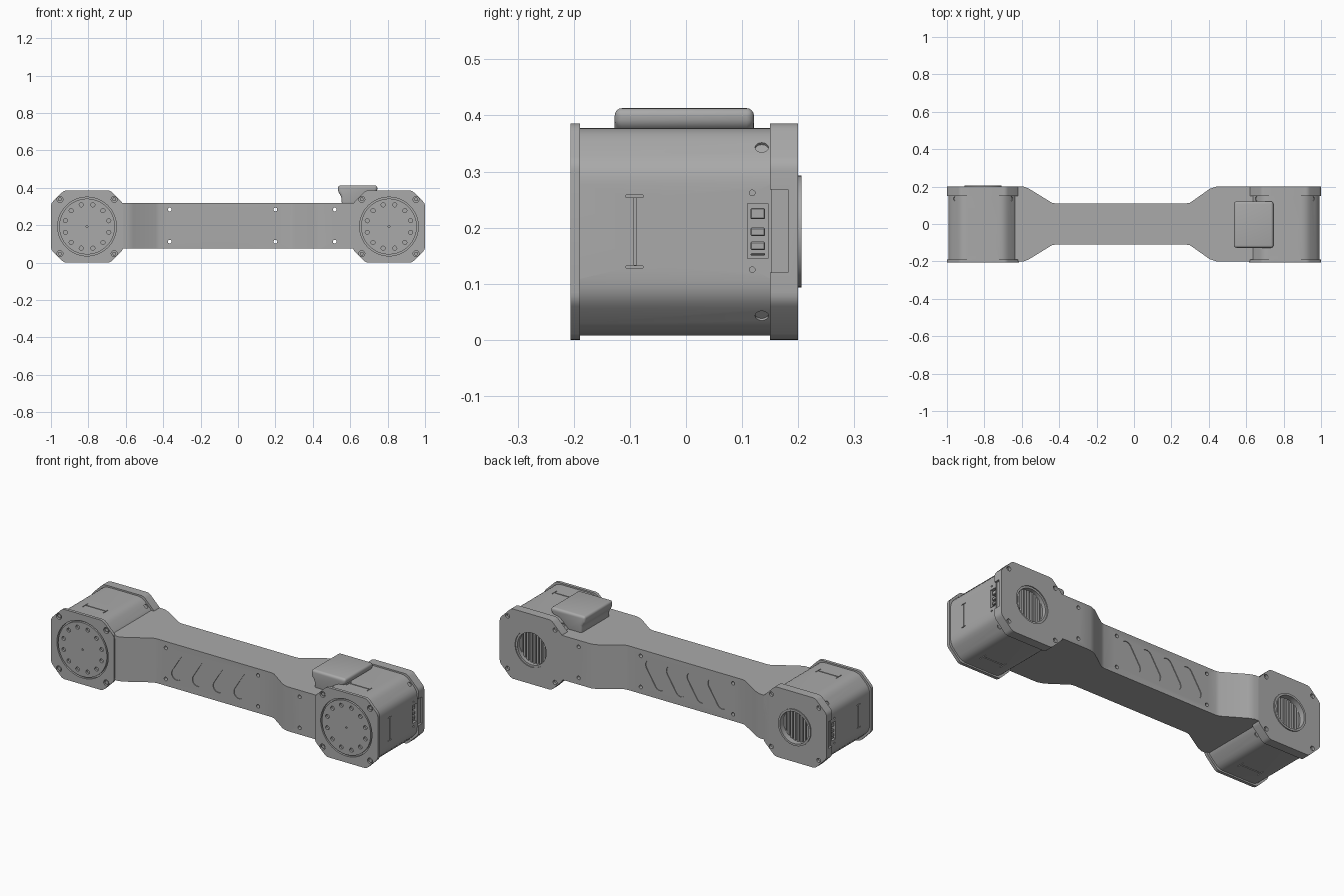
import bpy, bmesh, math
from mathutils import Matrix, Vector

if "Cube" in bpy.data.objects:
    bpy.data.objects.remove(bpy.data.objects["Cube"])

grey = bpy.data.materials.new("satin grey")
grey.use_nodes = True
grey.diffuse_color = (0.4, 0.4, 0.4, 1)
grey.node_tree.nodes["Principled BSDF"].inputs["Base Color"].default_value = (0.4, 0.4, 0.4, 1)

ZC = 0.193       # joint axis height
HALF = 0.193     # half width of a joint housing


def add_prism(bm, pts, a, b, axis="y"):
    """Extrude a profile: (x, z) along y, or (x, y) along z."""
    put = (lambda p, t: (p[0], t, p[1])) if axis == "y" else (lambda p, t: (p[0], p[1], t))
    face = bm.faces.new([bm.verts.new(put(p, a)) for p in pts])
    ext = bmesh.ops.extrude_face_region(bm, geom=[face], use_keep_orig=True)["geom"]
    move = Vector(put((0, 0), b - a))
    bmesh.ops.translate(bm, verts=[v for v in ext if isinstance(v, bmesh.types.BMVert)], vec=move)
    bmesh.ops.recalc_face_normals(bm, faces=bm.faces[:])


def add_box(bm, lo, hi):
    add_prism(bm, [(lo[0], lo[2]), (hi[0], lo[2]), (hi[0], hi[2]), (lo[0], hi[2])], lo[1], hi[1])


def circle(cx, cz, r, n):
    return [(cx + r * math.cos(k * math.tau / n), cz + r * math.sin(k * math.tau / n)) for k in range(n)]


def add_cyl(bm, x, z, r, a, b, n=24):
    add_prism(bm, circle(x, z, r, n), a, b)


def add_rod(bm, centre, direction, r, length, n=16):
    rot = Vector(direction).to_track_quat("Z", "Y").to_matrix().to_4x4()
    bmesh.ops.create_cone(bm, cap_ends=True, segments=n, radius1=r, radius2=r, depth=length,
                          matrix=Matrix.Translation(centre) @ rot)


def add_ring(bm, cx, outer, inner, a, b, n=64):
    """Square-section ring around a joint axis."""
    loops = [[bm.verts.new((x, y, z)) for x, z in circle(cx, ZC, r, n)]
             for r, y in ((outer, a), (outer, b), (inner, b), (inner, a))]
    for i in range(4):
        p, q = loops[i], loops[(i + 1) % 4]
        for k in range(n):
            m = (k + 1) % n
            bm.faces.new((p[k], p[m], q[m], q[k]))
    bmesh.ops.recalc_face_normals(bm, faces=bm.faces[:])


def finish(name, bm, bevel=0.0, segments=3):
    mesh = bpy.data.meshes.new(name)
    bm.to_mesh(mesh)
    bm.free()
    ob = bpy.data.objects.new(name, mesh)
    bpy.context.collection.objects.link(ob)
    mesh.materials.append(grey)
    if bevel:
        mod = ob.modifiers.new("bevel", "BEVEL")
        mod.width, mod.segments, mod.limit_method = bevel, segments, "ANGLE"
        apply(ob, mod)
    smooth(ob)
    return ob


def select(ob):
    bpy.ops.object.select_all(action="DESELECT")
    ob.select_set(True)
    bpy.context.view_layer.objects.active = ob


def apply(ob, mod):
    select(ob)
    bpy.ops.object.modifier_apply(modifier=mod.name)


def smooth(ob):
    select(ob)
    bpy.ops.object.shade_smooth_by_angle(angle=math.radians(32))


def cut(ob, bm):
    cutter = finish("cutter", bm)
    cutter.hide_render = True
    mod = ob.modifiers.new("cut", "BOOLEAN")
    mod.operation, mod.solver, mod.object = "DIFFERENCE", "EXACT", cutter
    apply(ob, mod)
    bpy.data.objects.remove(cutter)
    smooth(ob)


def octagon(cx, half, c, r):
    """Chamfered square with its eight corners rounded."""
    h, k = half, half - c
    pts = [Vector(p) for p in ((h, -k), (h, k), (k, h), (-k, h), (-h, k), (-h, -k), (-k, -h), (k, -h))]
    out = []
    for i, p in enumerate(pts):
        a = p + (pts[i - 1] - p).normalized() * r
        b = p + (pts[(i + 1) % 8] - p).normalized() * r
        for t in (0, 0.25, 0.5, 0.75, 1):
            out.append(a * (1 - t) ** 2 + p * 2 * t * (1 - t) + b * t * t)
    return [(cx + p.x, ZC + p.y) for p in out]


CORNERS = [(sx, sz) for sx in (-1, 1) for sz in (-1, 1)]


def joint(side, s):
    cx = s * (1 - HALF)
    edge = HALF - 0.008
    x = cx + s * edge

    # Housing with engraved marks, chamfer screw pits and connector pocket
    bm = bmesh.new()
    add_prism(bm, octagon(cx, edge, 0.07, 0.03), -0.192, 0.152)
    housing = finish(side + "_housing", bm)
    bm = bmesh.new()
    for sx, sz in CORNERS:
        add_rod(bm, (cx + sx * 0.157, 0.135, ZC + sz * 0.157), (sx, 0, sz), 0.012, 0.03)
    for z in (ZC - edge, ZC + edge):
        add_box(bm, (cx - 0.06, -0.093, z - 0.006), (cx + 0.06, -0.088, z + 0.006))
        for e in (-0.063, 0.063):
            add_box(bm, (cx + e - 0.002, -0.115, z - 0.005), (cx + e + 0.002, -0.07, z + 0.005))
    add_box(bm, (x - 0.006, -0.093, ZC - 0.06), (x + 0.006, -0.088, ZC + 0.06))
    for e in (-0.063, 0.063):
        add_box(bm, (x - 0.005, -0.107, ZC + e - 0.002), (x + 0.005, -0.077, ZC + e + 0.002))
    add_box(bm, (x - 0.025, 0.11, 0.145), (x + 0.025, 0.146, 0.243))
    for z in (0.125, 0.262):
        add_rod(bm, (x, 0.118, z), (1, 0, 0), 0.005, 0.02)
    cut(housing, bm)

    # Sockets in the connector pocket
    bm = bmesh.new()
    for z0, z1 in ((0.15, 0.155), (0.16, 0.175), (0.185, 0.2), (0.215, 0.235)):
        add_box(bm, (x - s * 0.017 - 0.012, 0.115, z0), (x - s * 0.017 + 0.012, 0.141, z1))
    finish(side + "_connector", bm, 0.002, 1)

    # Front flange with corner screws, disc groove and bolt circle
    bm = bmesh.new()
    add_prism(bm, octagon(cx, HALF, 0.07, 0.015), -0.206, -0.189)
    flange = finish(side + "_front_flange", bm)
    bm = bmesh.new()
    add_ring(bm, cx, 0.157, 0.149, -0.22, -0.194)
    for k in range(12):
        a = (k + 0.5) * math.tau / 12
        add_cyl(bm, cx + 0.12 * math.cos(a), ZC + 0.12 * math.sin(a), 0.011, -0.22, -0.194, 16)
    add_cyl(bm, cx, ZC, 0.005, -0.22, -0.195, 12)
    for sx, sz in CORNERS:
        add_cyl(bm, cx + sx * 0.145, ZC + sz * 0.145, 0.016, -0.22, -0.193)
    cut(flange, bm)
    bm = bmesh.new()
    for sx, sz in CORNERS:
        add_cyl(bm, cx + sx * 0.145, ZC + sz * 0.145, 0.011, -0.202, -0.19, 6)
    finish(side + "_front_screws", bm)

    # Rear plate with vent opening, screw holes and cable notch
    bm = bmesh.new()
    add_prism(bm, octagon(cx, HALF, 0.07, 0.015), 0.15, 0.2)
    plate = finish(side + "_rear_plate", bm)
    bm = bmesh.new()
    add_cyl(bm, cx, ZC, 0.099, 0.157, 0.22, 64)
    for sx, sz in CORNERS:
        add_cyl(bm, cx + sx * 0.145, ZC + sz * 0.145, 0.012, 0.185, 0.22)
    xe = cx + s * HALF
    add_box(bm, (xe - 0.012, 0.14, 0.12), (xe + 0.012, 0.182, 0.268))
    cut(plate, bm)

    # Cooling fins and rim in the vent
    bm = bmesh.new()
    for k in range(-4, 5):
        h = math.sqrt(0.094 ** 2 - (k * 0.02) ** 2)
        add_box(bm, (cx + k * 0.02 - 0.006, 0.152, ZC - h), (cx + k * 0.02 + 0.006, 0.175, ZC + h))
    finish(side + "_cooling_fins", bm)
    bm = bmesh.new()
    add_ring(bm, cx, 0.0995, 0.088, 0.155, 0.206 if s < 0 else 0.195)
    finish(side + "_vent_rim", bm)


joint("left", 1)
joint("right", -1)

# Waisted link between the joints
half = [(-0.65, 0.2), (-0.59, 0.2), (-0.56, 0.188), (-0.44, 0.114), (-0.42, 0.11),
        (0.28, 0.11), (0.30, 0.114), (0.405, 0.188), (0.44, 0.2), (0.65, 0.2)]
bm = bmesh.new()
add_prism(bm, half + [(x, -y) for x, y in reversed(half)], 0.075, 0.32, "z")
link = finish("link_beam", bm)

# Shallow slanted pockets on both faces, and through bolt holes
bm = bmesh.new()
tilt = math.radians(58)
for k in range(4):
    cx = -0.27 + k * 0.127
    slot = []
    for end in (1, -1):
        for j in range(9):
            a = tilt + j * math.pi / 8 - end * math.pi / 2
            a = a if end > 0 else tilt + math.pi / 2 + j * math.pi / 8
            slot.append((cx + end * 0.053 * math.cos(tilt) + 0.032 * math.cos(a),
                         0.199 + end * 0.053 * math.sin(tilt) + 0.032 * math.sin(a)))
    add_prism(bm, slot, -0.13, -0.106)
    add_prism(bm, slot, 0.106, 0.13)
for x in (-0.365, 0.2, 0.517):
    for z in (0.112, 0.284):
        add_cyl(bm, x, z, 0.01, -0.25, 0.25, 16)
cut(link, bm)

# Soft pad flaring out of the link beside the left joint
bm = bmesh.new()
add_prism(bm, [(0.555, 0.31), (0.552, 0.355), (0.535, 0.378), (0.535, 0.413),
               (0.745, 0.413), (0.745, 0.385), (0.72, 0.365), (0.65, 0.31)], -0.127, 0.121)
finish("top_pad", bm, 0.013, 4)
